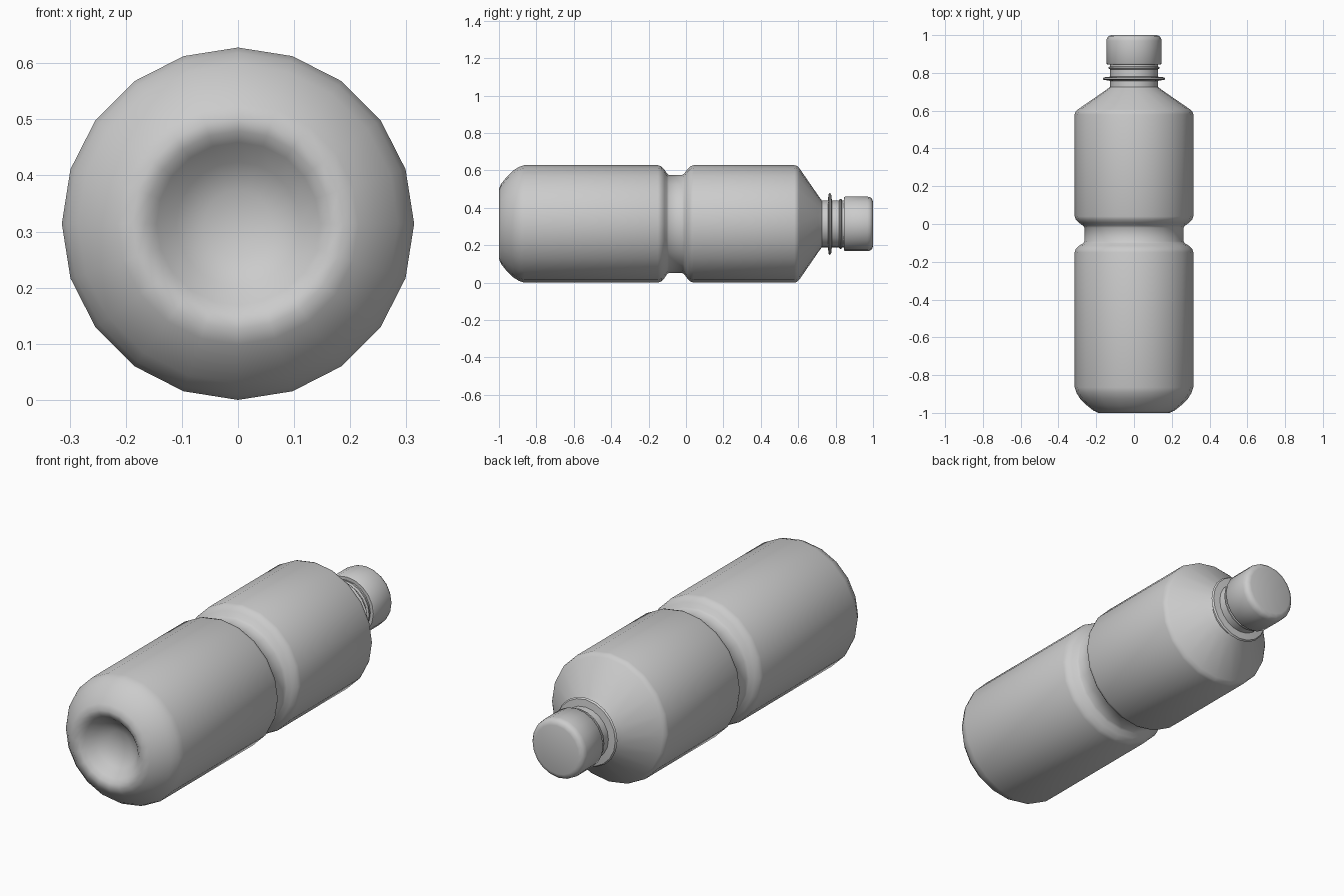
import bpy, bmesh, math

if "Cube" in bpy.data.objects:
    bpy.data.objects.remove(bpy.data.objects["Cube"])

SIDES = 20
AXIS_Z = 0.314


def lathe(name, profile, angle=40):
    """Revolve (radius, y) points around the bottle's lengthwise axis."""
    bm = bmesh.new()
    rings = []
    for r, y in profile:
        if r == 0:
            rings.append([bm.verts.new((0, y, AXIS_Z))])
            continue
        rings.append([bm.verts.new((r * math.cos(2 * math.pi * i / SIDES), y,
                                    AXIS_Z + r * math.sin(2 * math.pi * i / SIDES)))
                      for i in range(SIDES)])
    for a, b in zip(rings, rings[1:]):
        for i in range(SIDES):
            j = (i + 1) % SIDES
            if len(a) == 1:
                bm.faces.new((a[0], b[j], b[i]))
            elif len(b) == 1:
                bm.faces.new((a[i], a[j], b[0]))
            else:
                bm.faces.new((a[i], a[j], b[j], b[i]))
    bmesh.ops.recalc_face_normals(bm, faces=bm.faces)
    mesh = bpy.data.meshes.new(name)
    bm.to_mesh(mesh)
    bm.free()
    ob = bpy.data.objects.new(name, mesh)
    bpy.context.collection.objects.link(ob)
    bpy.ops.object.select_all(action='DESELECT')
    ob.select_set(True)
    bpy.context.view_layer.objects.active = ob
    bpy.ops.object.shade_smooth_by_angle(angle=math.radians(angle))
    return ob


# Bottle: dimpled base, grooved body, shoulder, neck with collar and thread
lathe("bottle", [
    (0, -0.91), (0.06, -0.915), (0.11, -0.94), (0.145, -0.978), (0.165, -0.994),
    (0.188, -1.0), (0.215, -0.988), (0.25, -0.96), (0.285, -0.925),
    (0.305, -0.893), (0.314, -0.865),
    (0.314, -0.15), (0.308, -0.132), (0.29, -0.115), (0.27, -0.102), (0.262, -0.092),
    (0.262, -0.02), (0.27, -0.009), (0.29, 0.006), (0.308, 0.023), (0.314, 0.04),
    (0.314, 0.58), (0.31, 0.594), (0.298, 0.606), (0.15, 0.708), (0.126, 0.726),
    (0.126, 0.758), (0.16, 0.763), (0.166, 0.768), (0.16, 0.776), (0.126, 0.78),
    (0.126, 0.818), (0.134, 0.823), (0.134, 0.83), (0.126, 0.835),
    (0.126, 0.86),
])

# Screw cap with rounded rim
lathe("cap", [
    (0.124, 0.845), (0.142, 0.845), (0.146, 0.85), (0.146, 0.97), (0.143, 0.984),
    (0.134, 0.995), (0.118, 1.0), (0, 1.0),
])
